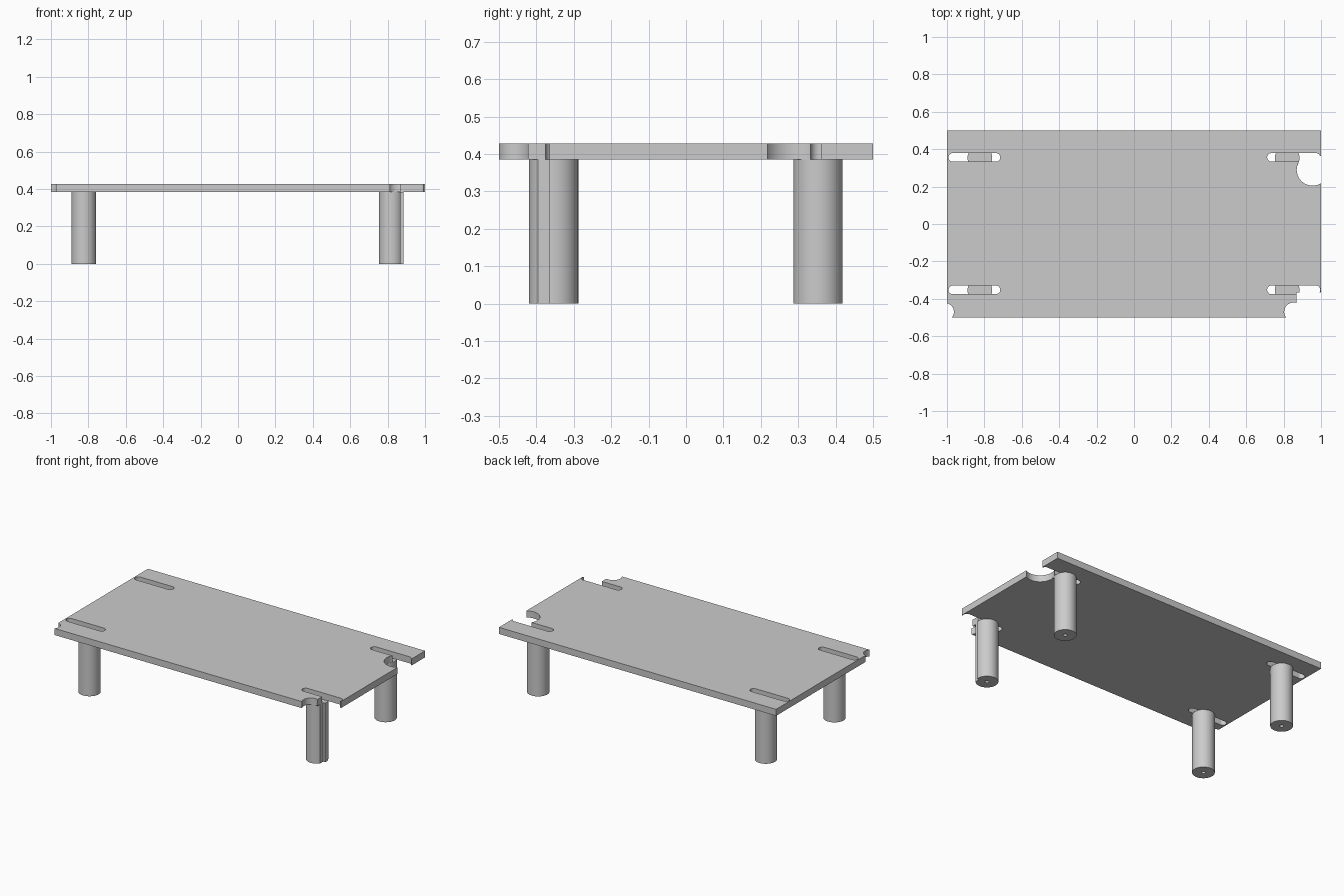
import bpy, bmesh, math

cube = bpy.data.objects.get("Cube")
if cube:
    bpy.data.objects.remove(cube, do_unlink=True)

grey = bpy.data.materials.new("plain grey")
grey.use_nodes = True
grey.diffuse_color = (0.6, 0.6, 0.6, 1)
grey.node_tree.nodes["Principled BSDF"].inputs["Base Color"].default_value = (0.6, 0.6, 0.6, 1)

PLATE_BOTTOM, PLATE_TOP = 0.385, 0.428
LEG_RADIUS = 0.066


def arc(cx, cy, r, start, end, n):
    """Points along an arc, angles in degrees."""
    angles = [math.radians(start + (end - start) * i / n) for i in range(n + 1)]
    return [(cx + r * math.cos(a), cy + r * math.sin(a)) for a in angles]


def circle(cx, cy, r, n=64):
    return arc(cx, cy, r, 0, 360, n)[:-1]


def rectangle(x0, x1, y0, y1):
    return [(x0, y0), (x1, y0), (x1, y1), (x0, y1)]


def stadium(x0, x1, cy, r):
    """Slot outline with round ends."""
    return arc(x1 - r, cy, r, -90, 90, 16) + arc(x0 + r, cy, r, 90, 270, 16)


def prism(name, outline, z0, z1):
    """Extrude a flat outline upward."""
    bm = bmesh.new()
    face = bm.faces.new([bm.verts.new((x, y, z0)) for x, y in outline])
    top = bmesh.ops.extrude_face_region(bm, geom=[face])["geom"]
    verts = [g for g in top if isinstance(g, bmesh.types.BMVert)]
    bmesh.ops.translate(bm, verts=verts, vec=(0, 0, z1 - z0))
    bmesh.ops.recalc_face_normals(bm, faces=bm.faces)
    mesh = bpy.data.meshes.new(name)
    bm.to_mesh(mesh)
    bm.free()
    mesh.materials.append(grey)
    obj = bpy.data.objects.new(name, mesh)
    bpy.context.collection.objects.link(obj)
    return obj


def activate(obj):
    bpy.ops.object.select_all(action='DESELECT')
    obj.select_set(True)
    bpy.context.view_layer.objects.active = obj


def cut(obj, outline, z0=-0.1, z1=0.6):
    """Remove a prism from an object."""
    cutter = prism("cutter", outline, z0, z1)
    cutter.hide_render = True
    mod = obj.modifiers.new("cut", 'BOOLEAN')
    mod.operation, mod.solver, mod.object = 'DIFFERENCE', 'EXACT', cutter
    activate(obj)
    bpy.ops.object.modifier_apply(modifier=mod.name)
    bpy.data.objects.remove(cutter, do_unlink=True)


def smooth(obj):
    activate(obj)
    bpy.ops.object.shade_smooth_by_angle(angle=math.radians(30))


# Area missing at the front left corner, shared by plate and leg
corner_cut = rectangle(0.87, 1.1, -0.6, -0.365)

# Plate with four slots and the round and square corner cut-outs
plate = prism("table_plate", rectangle(-1, 1, -0.5, 0.5), PLATE_BOTTOM, PLATE_TOP)
for y in (-0.352, 0.356):
    cut(plate, stadium(-0.992, -0.715, y, 0.023))
    cut(plate, stadium(0.712, 0.996, y, 0.023))
cut(plate, circle(0.955, 0.29, 0.085))
cut(plate, circle(-1.01, -0.47, 0.047))
cut(plate, circle(0.853, -0.47, 0.05))
cut(plate, corner_cut)
smooth(plate)

# Round legs with a small blind hole in each foot
for side, x in (("right", -0.824), ("left", 0.819)):
    for end, y in (("front", -0.354), ("back", 0.353)):
        leg = prism(f"{end}_{side}_leg", circle(x, y, LEG_RADIUS), 0, PLATE_BOTTOM)
        cut(leg, circle(x, y, 0.012, 24), -0.1, 0.2)
        if (end, side) == ("front", "left"):
            cut(leg, corner_cut)
        smooth(leg)
